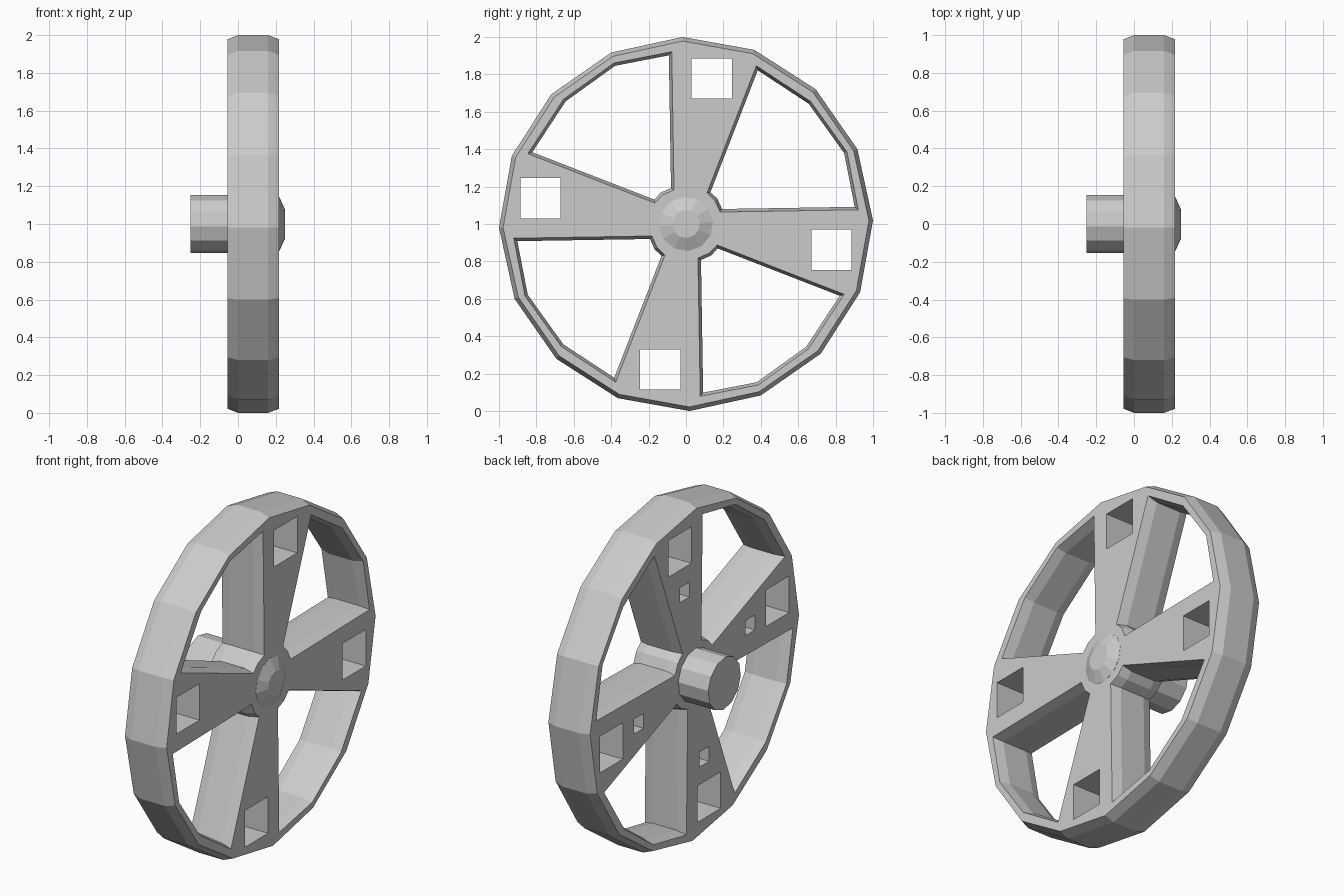
import bpy, bmesh
from math import cos, sin, pi, radians
from mathutils import Vector

if "Cube" in bpy.data.objects:
    bpy.data.objects.remove(bpy.data.objects["Cube"])

X0, X1, X2, X3 = -0.056, 0.0, 0.16, 0.217   # back face, bevel ends, front face


def loft(name, sections):
    """Skin a closed solid through (x, [(y, z)...]) sections; z is relative to the axle."""
    bm = bmesh.new()
    rings = [[bm.verts.new((x, y, z + 1)) for y, z in pts] for x, pts in sections]
    n = len(rings[0])
    for a, b in zip(rings, rings[1:]):
        for i in range(n):
            j = (i + 1) % n
            bm.faces.new((a[i], a[j], b[j], b[i]))
    bm.faces.new(rings[0])
    bm.faces.new(rings[-1])
    bmesh.ops.recalc_face_normals(bm, faces=bm.faces)
    me = bpy.data.meshes.new(name)
    bm.to_mesh(me)
    bm.free()
    ob = bpy.data.objects.new(name, me)
    bpy.context.collection.objects.link(ob)
    return ob


def circle(r, n, deg):
    return [(r * cos(2 * pi * i / n + radians(deg)), r * sin(2 * pi * i / n + radians(deg)))
            for i in range(n)]


def turn(name, profile, n, deg):
    return loft(name, [(x, circle(r, n, deg)) for x, r in profile])


def quarter(pts, k):
    for _ in range(k):
        pts = [(-z, y) for y, z in pts]
    return pts


def inset(pts, d):
    """Mitred inset of a counter-clockwise polygon."""
    out = []
    for i, p in enumerate(pts):
        p, a, b = Vector(p), Vector(pts[i - 1]), Vector(pts[(i + 1) % len(pts)])
        u, v = (p - a).normalized(), (b - p).normalized()
        n1, n2 = Vector((-u.y, u.x)), Vector((-v.y, v.x))
        out.append(tuple(p + (n1 + n2) * (d / (1 + n1.dot(n2)))))
    return out


def square(cy, cz, h):
    return [(cy - h, cz - h), (cy + h, cz - h), (cy + h, cz + h), (cy - h, cz + h)]


# Bevelled sixteen-sided wheel blank
wheel = turn("wheel", [(X0, 0.978), (X1, 1.0), (X2, 1.0), (X3, 0.978)], 16, 1.1)

# Window opening between two spokes, counter-clockwise
window = [(0.182, 0.064), (0.921, 0.076), (0.861, 0.385), (0.667, 0.655), (0.376, 0.846),
          (0.112, 0.166), (0.155, 0.125)]
D = 0.016
cutters = []
for k in range(4):
    w = quarter(window, k)
    cutters.append(loft("window_cutter", [
        (2 * X0 - X1, inset(w, -D)), (X1, inset(w, D)),
        (X2, inset(w, D)), (2 * X3 - X2, inset(w, -D))]))
    # Square hole right through the spoke
    s = quarter(square(0.137, 0.778, 0.108), k)
    cutters.append(loft("hole_cutter", [(-0.2, s), (0.4, s)]))
    # Small blind pocket in the back of the spoke
    s = quarter(square(0.092, 0.522, 0.044), k)
    cutters.append(loft("pocket_cutter", [(-0.2, s), (0.06, s)]))

for c in cutters:
    c.hide_render = True
    m = wheel.modifiers.new("cut", 'BOOLEAN')
    m.operation, m.solver, m.object = 'DIFFERENCE', 'EXACT', c

# Bake the cuts and remove the cutters
dg = bpy.context.evaluated_depsgraph_get()
dg.update()
baked = bpy.data.meshes.new_from_object(wheel.evaluated_get(dg))
wheel.modifiers.clear()
wheel.data = baked
for c in cutters:
    bpy.data.objects.remove(c)

# Axle stub at the back and domed cap at the front
turn("axle_stub", [(-0.252, 0.153), (X0 + 0.01, 0.153)], 12, 5)
turn("hub_cap", [(X3 - 0.01, 0.145), (X3 + 0.001, 0.145), (0.25, 0.075)], 12, 5)
